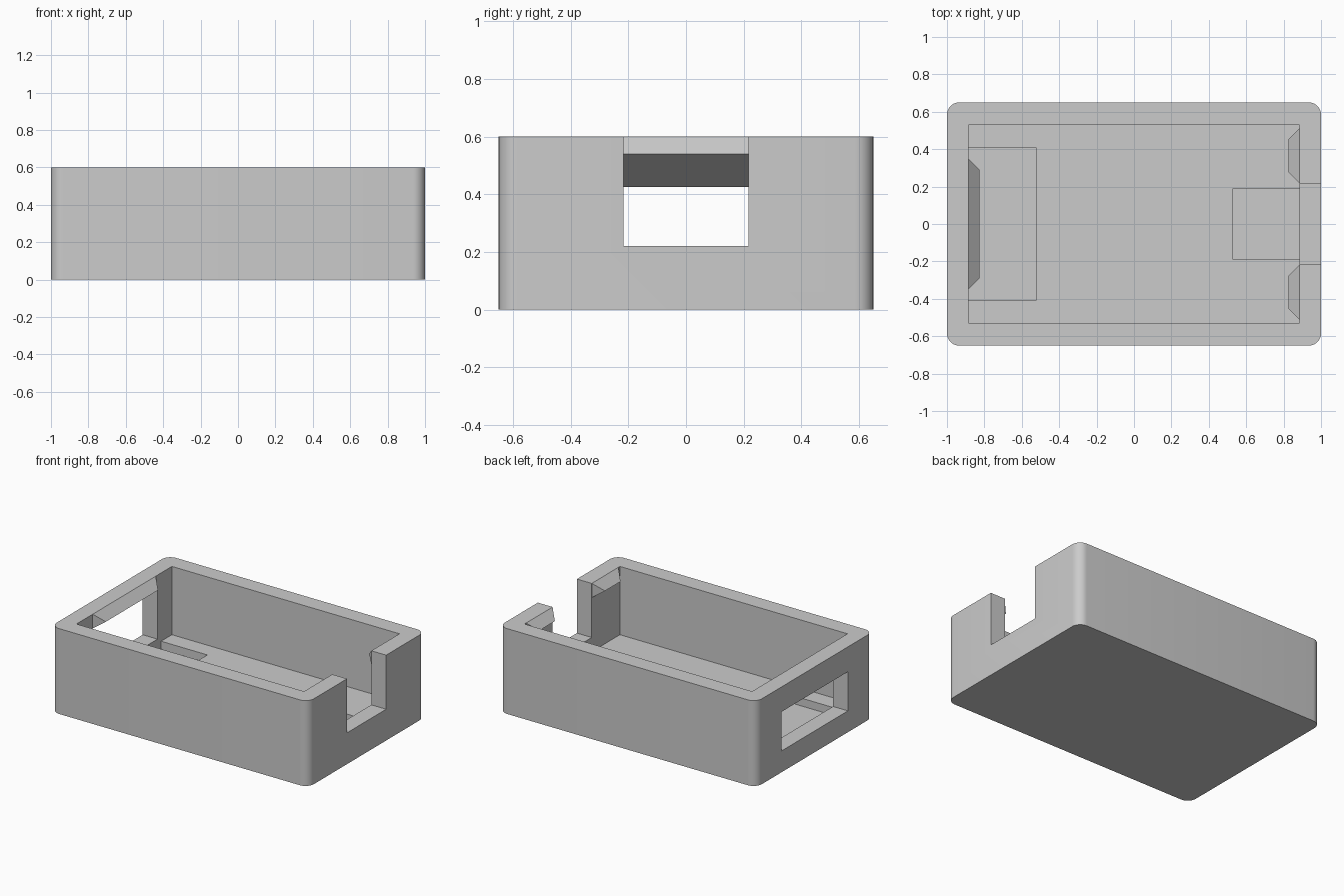
import bpy, bmesh, math
from mathutils import Vector

if "Cube" in bpy.data.objects:
    bpy.data.objects.remove(bpy.data.objects["Cube"])

grey = bpy.data.materials.new("plain grey")
grey.use_nodes = True
COLOUR = (0.6, 0.6, 0.6, 1)
grey.diffuse_color = COLOUR
grey.node_tree.nodes["Principled BSDF"].inputs["Base Color"].default_value = COLOUR


def prism(name, outline, offset):
    """Extrude a closed outline of 3D points along an offset."""
    bm = bmesh.new()
    face = bm.faces.new([bm.verts.new(p) for p in outline])
    moved = bmesh.ops.extrude_face_region(bm, geom=[face], use_keep_orig=True)["geom"]
    bmesh.ops.translate(bm, vec=offset, verts=[g for g in moved if isinstance(g, bmesh.types.BMVert)])
    return finish(name, bm)


def finish(name, bm):
    bmesh.ops.recalc_face_normals(bm, faces=bm.faces)
    mesh = bpy.data.meshes.new(name)
    bm.to_mesh(mesh)
    bm.free()
    mesh.materials.append(grey)
    obj = bpy.data.objects.new(name, mesh)
    bpy.context.collection.objects.link(obj)
    return obj


def block(name, x, y, z):
    outline = [(x[0], y[0], z[0]), (x[1], y[0], z[0]), (x[1], y[1], z[0]), (x[0], y[1], z[0])]
    return prism(name, outline, (0, 0, z[1] - z[0]))


# Outer case with rounded upright corners
LENGTH, WIDTH, HEIGHT, RADIUS, STEPS = 1.0, 0.65, 0.6, 0.065, 8
FLOOR, INNER = 0.12, 0.885
outline = []
for quarter, (sx, sy) in enumerate([(1, 1), (-1, 1), (-1, -1), (1, -1)]):
    for i in range(STEPS + 1):
        a = math.pi / 2 * (quarter + i / STEPS)
        outline.append((sx * (LENGTH - RADIUS) + RADIUS * math.cos(a),
                        sy * (WIDTH - RADIUS) + RADIUS * math.sin(a), 0))
case = prism("case", outline, (0, 0, HEIGHT))

# Cavity, floor recesses, cable notch and end window with a sloping ceiling
cutters = [
    block("cavity_cutter", (-INNER, INNER), (-0.53, 0.53), (FLOOR, 0.8)),
    block("wide_recess_cutter", (-INNER, -0.525), (-0.41, 0.41), (0.065, 0.2)),
    block("narrow_recess_cutter", (0.53, INNER), (-0.19, 0.19), (0.065, 0.2)),
    block("notch_cutter", (0.8, 1.2), (-0.217, 0.217), (0.22, 0.8)),
    prism("window_cutter", [(-1.1, -0.37, 0.15), (-0.84, -0.37, 0.15), (-0.84, -0.37, 0.5),
                            (-INNER, -0.37, 0.5), (-1, -0.37, 0.425), (-1.1, -0.37, 0.425)],
          (0, 0.74, 0)),
]
bpy.context.view_layer.objects.active = case
for cutter in cutters:
    cut = case.modifiers.new(cutter.name, "BOOLEAN")
    cut.operation, cut.solver, cut.object = "DIFFERENCE", "EXACT", cutter
    bpy.ops.object.modifier_apply(modifier=cut.name)
for cutter in cutters:
    bpy.data.objects.remove(cutter)


def clip(name, side, centre, half):
    """Wedge under the rim, tapering to a ridge that points inward."""
    bm = bmesh.new()
    wall, ridge = side * INNER, side * (INNER - 0.06)
    for s in (-1, 1):
        for x, y, z in ((wall, half, HEIGHT), (wall, half, 0.5), (ridge, half - 0.06, 0.54)):
            bm.verts.new((x, centre + s * y, z))
    bmesh.ops.convex_hull(bm, input=bm.verts)
    bmesh.ops.dissolve_limit(bm, angle_limit=0.01, verts=bm.verts, edges=bm.edges)
    return finish(name, bm)


# Snap clips on both end walls
clip("window_clip", -1, 0, 0.35)
clip("left_notch_clip", 1, 0.365, 0.147)
clip("right_notch_clip", 1, -0.365, 0.147)

# Smooth only the rounded corners
bpy.ops.object.select_all(action="DESELECT")
case.select_set(True)
bpy.context.view_layer.objects.active = case
bpy.ops.object.shade_smooth_by_angle(angle=math.radians(30))
